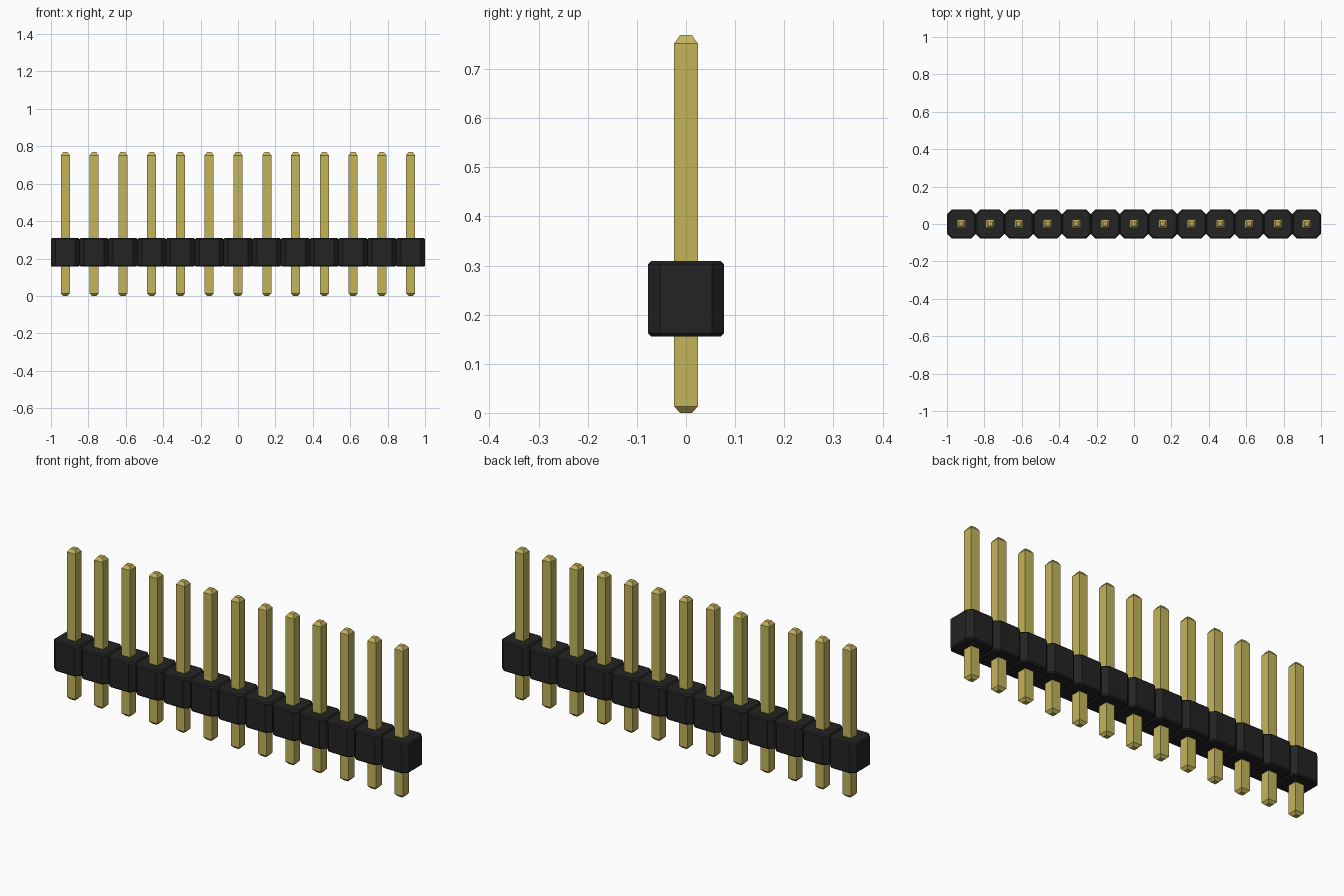
import bpy
import bmesh

cube = bpy.data.objects.get("Cube")
if cube:
    bpy.data.objects.remove(cube, do_unlink=True)

COUNT = 13
PITCH = 2 / COUNT
HALF = PITCH / 2


def make_material(name, rgb):
    mat = bpy.data.materials.new(name)
    mat.use_nodes = True
    color = (*rgb, 1)
    mat.diffuse_color = color
    mat.node_tree.nodes["Principled BSDF"].inputs["Base Color"].default_value = color
    return mat


black = make_material("black plastic", (0.017, 0.017, 0.017))
gold = make_material("gold metal", (0.55, 0.46, 0.105))


def chamfered_square(half, cut):
    """Outline of a square, with its corners cut when cut is above zero."""
    if not cut:
        return [(-half, -half), (half, -half), (half, half), (-half, half)]
    a = half - cut
    return [(-a, -half), (a, -half), (half, -a), (half, a),
            (a, half), (-a, half), (-half, a), (-half, -a)]


def loft(name, sections, mat, x):
    """Closed solid through (half width, corner cut, height) sections."""
    bm = bmesh.new()
    rings = [[bm.verts.new((px, py, z)) for px, py in chamfered_square(half, cut)]
             for half, cut, z in sections]
    for low, high in zip(rings, rings[1:]):
        n = len(low)
        for i in range(n):
            j = (i + 1) % n
            bm.faces.new((low[i], low[j], high[j], high[i]))
    bm.faces.new(rings[0][::-1])
    bm.faces.new(rings[-1])
    mesh = bpy.data.meshes.new(name)
    bm.to_mesh(mesh)
    bm.free()
    mesh.materials.append(mat)
    obj = bpy.data.objects.new(name, mesh)
    obj.location.x = x
    bpy.context.collection.objects.link(obj)


# Housing block: octagonal, with a small bevel at top and bottom
CUT, BEVEL = 0.024, 0.006
housing = [(HALF - BEVEL, CUT - BEVEL / 2, 0.156),
           (HALF, CUT, 0.156 + BEVEL),
           (HALF, CUT, 0.309 - BEVEL),
           (HALF - BEVEL, CUT - BEVEL / 2, 0.309)]

# Square pin with tapered ends
pin = [(0.012, 0, 0), (0.024, 0, 0.013), (0.024, 0, 0.752), (0.012, 0, 0.769)]

for i in range(COUNT):
    x = (i - (COUNT - 1) / 2) * PITCH
    loft(f"housing_block_{i + 1}", housing, black, x)
    loft(f"pin_{i + 1}", pin, gold, x)
